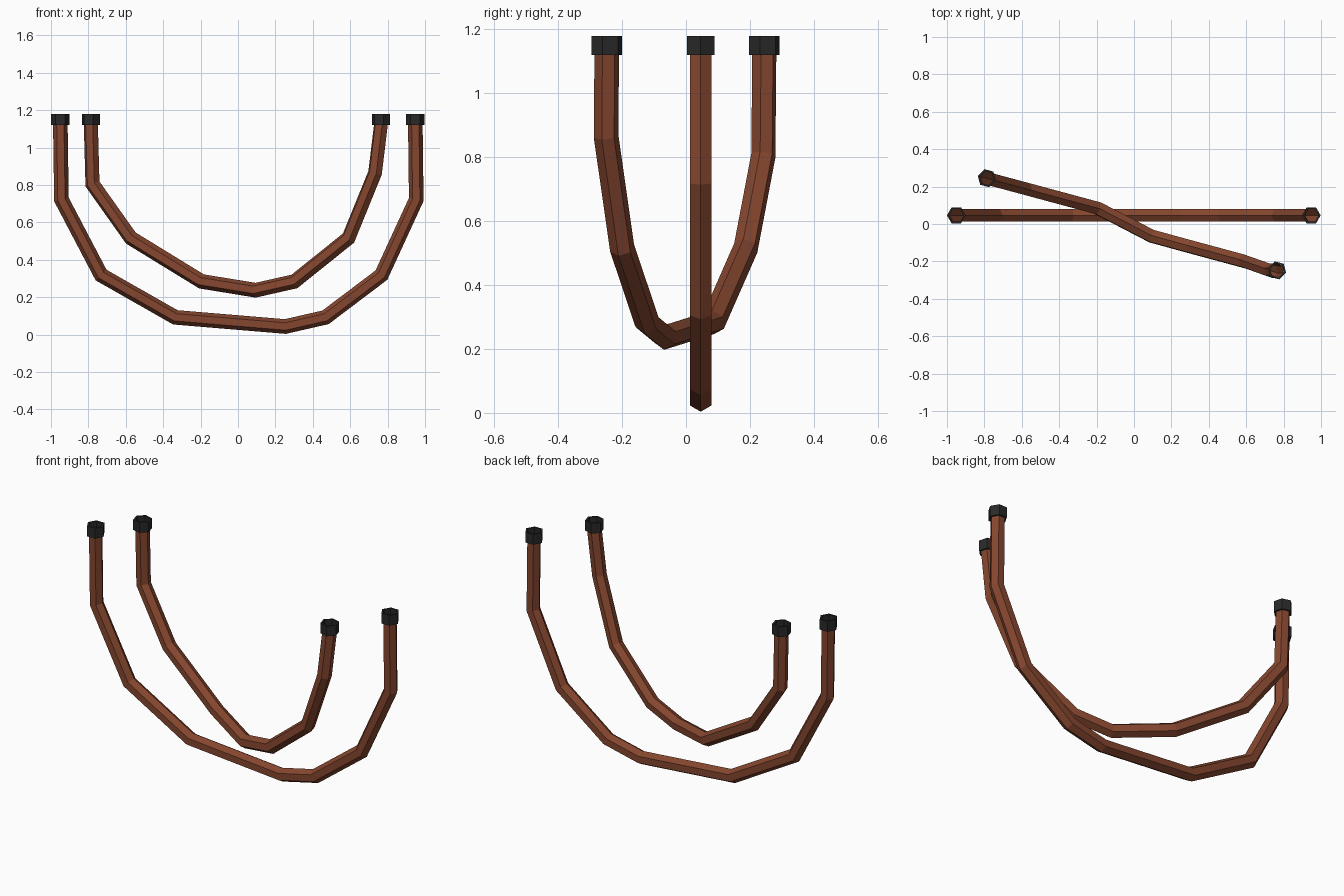
import bpy, math
from mathutils import Vector

if "Cube" in bpy.data.objects:
    bpy.data.objects.remove(bpy.data.objects["Cube"])


def material(name, rgb):
    m = bpy.data.materials.new(name)
    m.diffuse_color = (*rgb, 1)
    m.use_nodes = True
    m.node_tree.nodes["Principled BSDF"].inputs["Base Color"].default_value = m.diffuse_color
    return m


BROWN = material("rust brown", (0.235, 0.062, 0.028))
BLACK = material("collar black", (0.022, 0.022, 0.022))
TUBE_R, COLLAR_R = 0.039, 0.05


def hexagon(center, radius, angle):
    return [Vector(center) + Vector((radius * math.cos(angle + i * math.pi / 3),
                                     radius * math.sin(angle + i * math.pi / 3), 0))
            for i in range(6)]


def loft(name, rings, mat, closed=False):
    """Skin hexagonal rings with quads; ends stay open unless looped."""
    verts = [v for r in rings for v in r]
    n = len(rings)
    faces = []
    for k in range(n if closed else n - 1):
        a, b = k * 6, ((k + 1) % n) * 6
        for i in range(6):
            j = (i + 1) % 6
            faces.append((a + i, a + j, b + j, b + i))
    mesh = bpy.data.meshes.new(name)
    mesh.from_pydata(verts, [], faces)
    mesh.materials.append(mat)
    obj = bpy.data.objects.new(name, mesh)
    bpy.context.collection.objects.link(obj)
    # the tube rings run downward first, so turn the normals outward
    if not closed:
        mesh.flip_normals()
    return obj


def tube(name, points, angle):
    """Hexagonal pipe with mitred bends and an open collar on each end."""
    pts = [Vector(p) for p in points]
    rings = [hexagon(pts[0], TUBE_R, angle)]
    for k in range(1, len(pts)):
        d = (pts[k] - pts[k - 1]).normalized()
        if k < len(pts) - 1:
            normal = d + (pts[k + 1] - pts[k]).normalized()
        else:
            normal = Vector((0, 0, 1))
        rings.append([v + d * ((pts[k] - v).dot(normal) / d.dot(normal)) for v in rings[-1]])
    loft(name, rings, BROWN)
    for side, p in (("left", pts[0]), ("right", pts[-1])):
        section = ((TUBE_R, 1.12), (COLLAR_R, 1.12), (COLLAR_R, 1.18), (TUBE_R, 1.18))
        loft(f"{name}_{side}_collar",
             [hexagon((p.x, p.y, z), r, angle) for r, z in section], BLACK, True)


# large planar pipe
tube("outer_pipe", [(x, 0.046, z) for x, z in (
    (-0.95, 1.13), (-0.944, 0.722), (-0.732, 0.318), (-0.335, 0.092), (0.253, 0.043),
    (0.468, 0.092), (0.767, 0.318), (0.953, 0.722), (0.948, 1.13))], 0)

# smaller pipe, twisted across the large one
tube("inner_pipe", [
    (-0.787, 0.245, 1.13), (-0.778, 0.242, 0.805), (-0.573, 0.187, 0.516),
    (-0.195, 0.085, 0.284), (0.094, -0.065, 0.237), (0.302, -0.122, 0.284),
    (0.591, -0.2, 0.516), (0.733, -0.25, 0.865), (0.765, -0.248, 1.13)], math.radians(-15))
